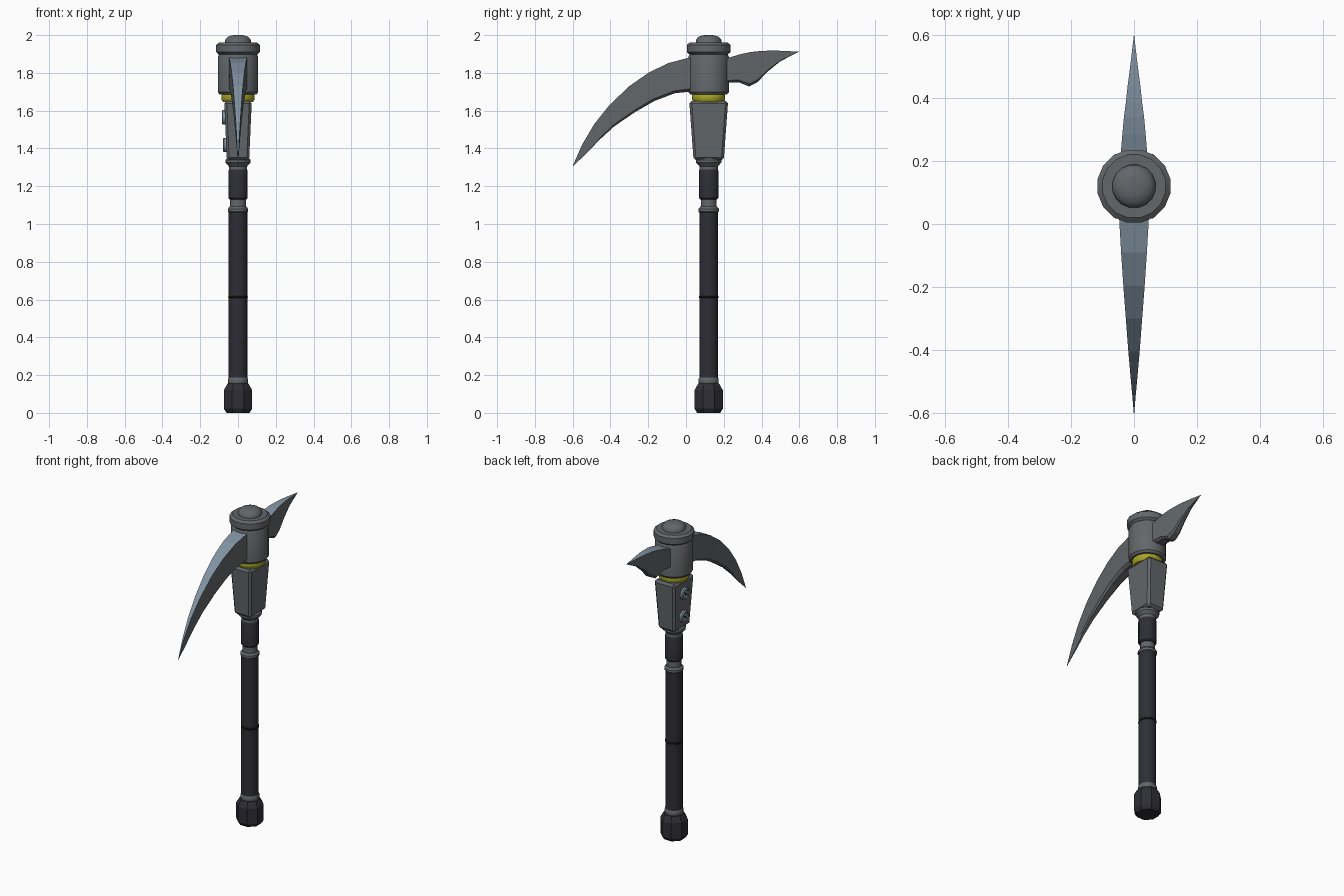
import bpy, bmesh, math
from mathutils import Vector

if "Cube" in bpy.data.objects:
    bpy.data.objects.remove(bpy.data.objects["Cube"])

CY = 0.12  # handle axis sits off centre in y


def material(name, rgb):
    m = bpy.data.materials.new(name)
    m.diffuse_color = (*rgb, 1)
    m.use_nodes = True
    m.node_tree.nodes["Principled BSDF"].inputs["Base Color"].default_value = m.diffuse_color
    return m


IRON = material("iron_grey", (0.125, 0.135, 0.145))
STEEL = material("blue_steel", (0.22, 0.29, 0.36))
GRIP = material("dark_grip", (0.027, 0.027, 0.036))
BLACK = material("black_seam", (0.01, 0.01, 0.012))
YELLOW = material("yellow_band", (0.38, 0.37, 0.02))


def finish(name, bm, mats, smooth=None):
    bmesh.ops.recalc_face_normals(bm, faces=bm.faces)
    me = bpy.data.meshes.new(name)
    bm.to_mesh(me)
    bm.free()
    ob = bpy.data.objects.new(name, me)
    bpy.context.collection.objects.link(ob)
    for m in mats:
        me.materials.append(m)
    if smooth:
        bpy.ops.object.select_all(action='DESELECT')
        ob.select_set(True)
        bpy.context.view_layer.objects.active = ob
        bpy.ops.object.shade_smooth_by_angle(angle=math.radians(smooth))
    return ob


def loft(bm, rings):
    """Skin a list of closed point rings and cap both ends."""
    vs = [[bm.verts.new(p) for p in r] for r in rings]
    n = len(vs[0])
    faces = [[bm.faces.new((a[i], a[(i + 1) % n], b[(i + 1) % n], b[i])) for i in range(n)]
             for a, b in zip(vs, vs[1:])]
    bm.faces.new(vs[0])
    bm.faces.new(vs[-1])
    return faces


def turned(name, profile, mat, sides=12, smooth=35):
    """Lathe a (radius, z) profile around the handle axis."""
    bm = bmesh.new()
    ang = [2 * math.pi * (i + 0.5) / sides for i in range(sides)]
    loft(bm, [[(r * math.cos(a), CY + r * math.sin(a), z) for a in ang] for r, z in profile])
    return finish(name, bm, [mat], smooth)


# Handle, bottom to top
turned("pommel", [(0.066, 0), (0.081, 0.022), (0.081, 0.12), (0.06, 0.155)], GRIP, 8, None)
turned("pommel_ring", [(0.05, 0.15), (0.055, 0.158), (0.055, 0.18), (0.048, 0.192)], IRON)
turned("long_grip", [(0.051, 0.185), (0.051, 1.065)], GRIP)
turned("grip_seam", [(0.05, 0.606), (0.0535, 0.61), (0.0535, 0.617), (0.05, 0.621)], BLACK)
turned("grip_ring", [(0.05, 1.06), (0.056, 1.066), (0.056, 1.08), (0.046, 1.092)], IRON)
turned("handle_neck", [(0.043, 1.08), (0.043, 1.145)], IRON)
turned("upper_grip", [(0.046, 1.13), (0.053, 1.138), (0.053, 1.282), (0.048, 1.292)], GRIP)
turned("collar", [(0.05, 1.285), (0.05, 1.305), (0.069, 1.325), (0.069, 1.34), (0.055, 1.352)], IRON)

# Tapered socket block with chamfered edges
bm = bmesh.new()
loft(bm, [[(sx * hx, CY + sy * hy, z) for sx, sy in ((-1, -1), (1, -1), (1, 1), (-1, 1))]
          for hx, hy, z in ((0.059, 0.08, 1.338), (0.073, 0.103, 1.652))])
bmesh.ops.bevel(bm, geom=bm.edges[:], offset=0.013, segments=1, affect='EDGES')
finish("socket_block", bm, [IRON])

# Head
turned("yellow_ring", [(0.08, 1.645), (0.089, 1.658), (0.089, 1.682), (0.08, 1.695)], YELLOW, 16)
turned("head_barrel", [(0.098, 1.685), (0.109, 1.698), (0.109, 1.885), (0.1, 1.905)], IRON, 16)
turned("head_cap", [(0.104, 1.898), (0.118, 1.91), (0.118, 1.948), (0.102, 1.961)], IRON, 16)
turned("top_dome", [(0.07, 1.955), (0.069, 1.975), (0.055, 1.991), (0.03, 1.999), (0.008, 2.0)], IRON, 16, 50)


def blade(name, sections):
    """Blade from (top y, top z, bottom y, bottom z, half width); top spine is steel."""
    bm = bmesh.new()
    rings = []
    for ty, tz, by, bz, w in sections:
        t, b = Vector((0, ty, tz)), Vector((0, by, bz))
        e = b.lerp(t, 0.08)
        side = Vector((w, 0, 0))
        rings.append([t - side, t + side, e + side, b + side * 0.6, b - side * 0.6, e - side])
    for strip in loft(bm, rings):
        strip[0].material_index = 1
    return finish(name, bm, [IRON, STEEL])


# Long curved front pick
blade("front_pick", [
    (0.10, 1.885, 0.10, 1.70, 0.05), (0.015, 1.88, 0.015, 1.70, 0.047),
    (-0.09, 1.853, -0.06, 1.692, 0.041), (-0.195, 1.803, -0.17, 1.65, 0.034),
    (-0.30, 1.73, -0.27, 1.592, 0.026), (-0.405, 1.63, -0.38, 1.517, 0.018),
    (-0.485, 1.53, -0.46, 1.444, 0.011), (-0.55, 1.42, -0.525, 1.375, 0.005),
    (-0.60, 1.307, -0.599, 1.306, 0.0008)])

# Short barbed rear pick
blade("rear_pick", [
    (0.14, 1.87, 0.14, 1.75, 0.046), (0.225, 1.88, 0.225, 1.75, 0.042),
    (0.285, 1.898, 0.28, 1.75, 0.037), (0.34, 1.91, 0.335, 1.728, 0.032),
    (0.385, 1.915, 0.38, 1.752, 0.026), (0.44, 1.918, 0.43, 1.805, 0.02),
    (0.51, 1.917, 0.50, 1.862, 0.011), (0.597, 1.912, 0.597, 1.911, 0.0008)])


# Bolts with slotted heads on the left face of the socket
def bolt(name, x, z):
    bm = bmesh.new()
    ang = [2 * math.pi * i / 12 for i in range(12)]
    loft(bm, [[(x + dx, CY + r * math.cos(a), z + r * math.sin(a)) for a in ang]
              for r, dx in ((0.038, 0.03), (0.038, 0.005), (0.031, 0), (0.026, 0), (0.024, 0.006))])
    finish(name, bm, [STEEL], 35)
    bm = bmesh.new()
    bmesh.ops.create_cube(bm, size=1)
    c, s = math.cos(0.7), math.sin(0.7)
    for v in bm.verts:
        px, py, pz = v.co.x * 0.006, v.co.y * 0.042, v.co.z * 0.009
        v.co = (x + 0.005 + px, CY + py * c - pz * s, z + py * s + pz * c)
    finish(name + "_slot", bm, [GRIP])


bolt("upper_bolt", -0.086, 1.565)
bolt("lower_bolt", -0.08, 1.418)
